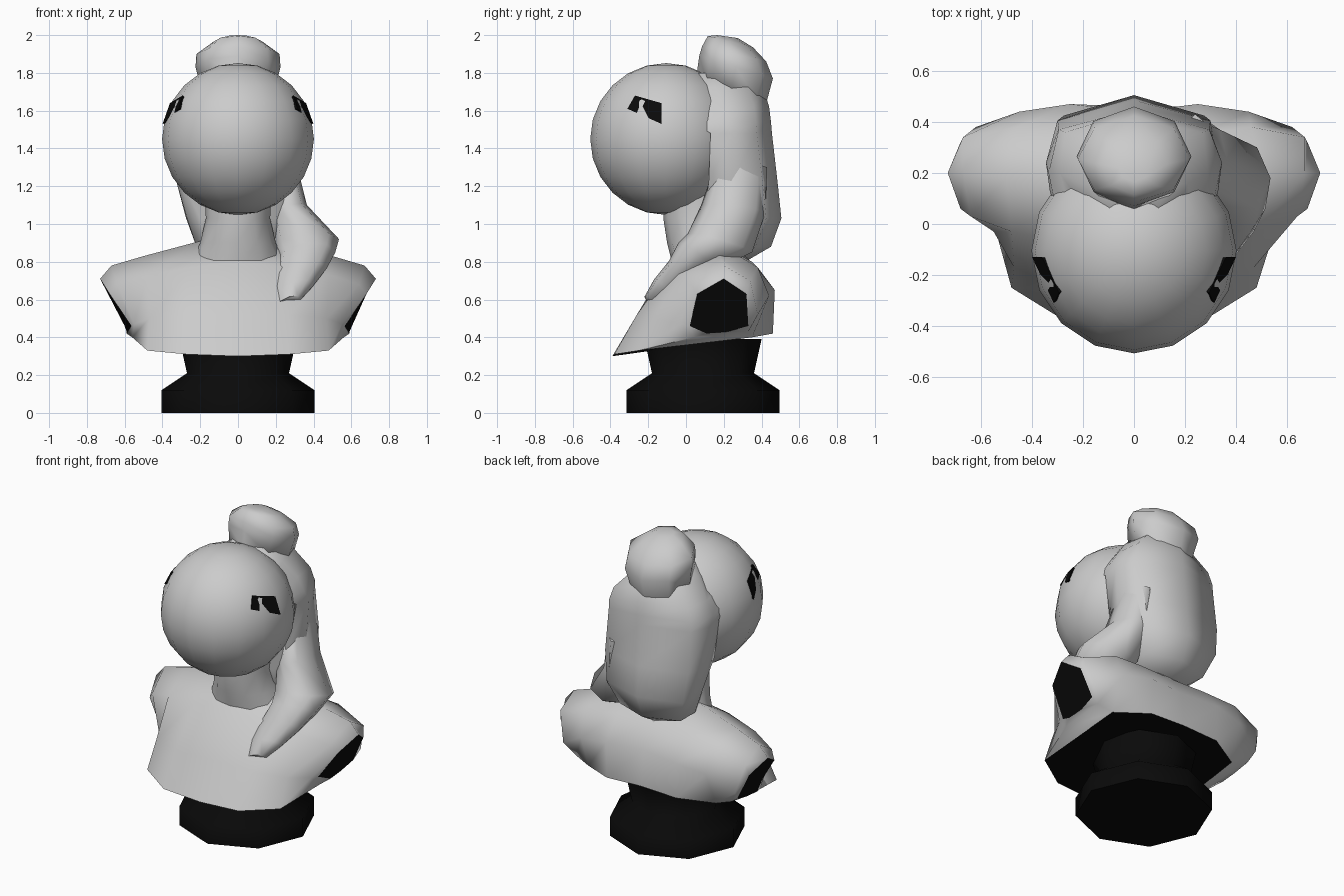
import bpy, bmesh, math
from mathutils import Vector

if "Cube" in bpy.data.objects:
    bpy.data.objects.remove(bpy.data.objects["Cube"])

dark = bpy.data.materials.new("dark")
dark.diffuse_color = (0.003, 0.003, 0.003, 1)
dark.use_nodes = True
dark.node_tree.nodes["Principled BSDF"].inputs["Base Color"].default_value = dark.diffuse_color


def smooth(ob, angle=50):
    bpy.ops.object.select_all(action='DESELECT')
    ob.select_set(True)
    bpy.context.view_layer.objects.active = ob
    bpy.ops.object.shade_smooth_by_angle(angle=math.radians(angle))


def make(name, verts, faces):
    me = bpy.data.meshes.new(name)
    me.from_pydata(verts, [], faces)
    bm = bmesh.new()
    bm.from_mesh(me)
    bmesh.ops.recalc_face_normals(bm, faces=bm.faces)
    bm.to_mesh(me)
    bm.free()
    ob = bpy.data.objects.new(name, me)
    bpy.context.collection.objects.link(ob)
    return ob


def loft(name, rings):
    """Skin a list of equal-sized closed rings and cap both ends."""
    n = len(rings[0])
    verts = [tuple(p) for r in rings for p in r]
    faces = [(i*n + j, i*n + (j+1) % n, (i+1)*n + (j+1) % n, (i+1)*n + j)
             for i in range(len(rings) - 1) for j in range(n)]
    faces += [tuple(range(n)), tuple(range(len(verts) - n, len(verts)))]
    return make(name, verts, faces)


def ring(c, a, b, n=8):
    """Ellipse around c with half-axis vectors a and b."""
    c, a, b = Vector(c), Vector(a), Vector(b)
    return [c + a*math.cos(2*math.pi*k/n) + b*math.sin(2*math.pi*k/n) for k in range(n)]


# pedestal: octagonal turned foot
base = loft("pedestal", [ring((0, .09, z), (r, 0, 0), (0, r, 0)) for r, z in
                         [(.405, 0), (.405, .12), (.27, .21), (.31, .39)]])
base.data.materials.append(dark)
smooth(base, 80)

# bust: yz sections from the middle out to the cut arm, mirrored
half = [
    [(0, -.39, .30), (0, -.25, .52), (0, -.09, .80), (0, .12, .92),
     (0, .33, .81), (0, .44, .66), (0, .46, .43)],
    [(.27, -.38, .31), (.27, -.26, .52), (.25, -.08, .77), (.2, .15, .91),
     (.25, .35, .80), (.25, .47, .65), (.25, .46, .42)],
    [(.48, -.25, .33), (.47, -.17, .50), (.48, -.03, .73), (.50, .18, .83),
     (.46, .38, .77), (.45, .44, .62), (.46, .35, .40)],
    [(.56, .04, .40), (.55, -.03, .47), (.64, .03, .68), (.67, .2, .78),
     (.67, .34, .70), (.62, .38, .52), (.56, .33, .43)],
    [(.59, .11, .42), (.565, .02, .46), (.68, .06, .63), (.73, .2, .71),
     (.68, .32, .63), (.60, .33, .46), (.59, .22, .43)],
]
sections = [[(-x, y, z) for x, y, z in s] for s in half[:0:-1]] + half
bust = loft("bust", sections)
smooth(bust, 75)
bust.data.materials.append(None)
bust.data.materials.append(dark)
for p in bust.data.polygons:        # flat dark underside and arm cuts
    strip, col = divmod(p.index, 7)
    if p.loop_total == 7 or (col == 6 and 2 <= strip <= 5):
        p.material_index = 1
        p.use_smooth = False

# neck
neck = loft("neck", [ring((0, y, z), (rx, 0, 0), (0, ry, 0), 12) for y, z, rx, ry in
                     [(.15, .74, .28, .21), (.10, .90, .20, .20),
                      (.06, 1.03, .17, .18), (.06, 1.2, .18, .18)]])
smooth(neck)

# head
bpy.ops.mesh.primitive_uv_sphere_add(segments=16, ring_count=12, radius=.402,
                                     location=(0, -.105, 1.45))
head = bpy.context.object
head.name = "head"
smooth(head, 60)

# eyes: dark patches lying on the sphere
for side in (-1, 1):
    pts = []
    for y, z in [(-.31, 1.61), (-.27, 1.68), (-.13, 1.64), (-.13, 1.53)]:
        x = math.sqrt(.408**2 - (y + .105)**2 - (z - 1.45)**2)
        pts.append((side*x, y, z))
    centre = (side*.15, -.17, 1.58)
    eye = make("eye", pts + [centre],
               [(0, 1, 2, 3)] + [(i, (i + 1) % 4, 4) for i in range(4)])
    eye.data.materials.append(dark)


# back hair: horizontal rings (z, front x, front y, side x, side y, back x, back y)
def hair_ring(z, fx, fy, sx, sy, bx, by):
    r = [(fx, fy, z), (sx, sy, z), (bx, by - .08, z)]
    return r + [(0, by, z)] + [(-x, y, w) for x, y, w in r[::-1]]


hair = loft("back_hair", [hair_ring(*r) for r in [
    (.81, .10, .13, .14, .20, .12, .33),
    (.88, .17, .11, .22, .22, .22, .45),
    (1.03, .20, .09, .27, .22, .275, .505),
    (1.22, .29, .12, .325, .24, .30, .485),
    (1.48, .33, .13, .345, .24, .295, .455),
    (1.54, .30, .03, .335, .20, .295, .45),
    (1.62, .24, .0, .29, .20, .27, .44),
    (1.72, .15, .0, .21, .16, .18, .41),
    (1.80, .08, .02, .13, .15, .10, .34)]])
smooth(hair, 75)

# bun: tilted octagonal rings
bun = loft("bun", [ring((0, y, z), (0, a, b), (w, 0, 0)) for y, z, a, b, w in [
    (.24, 1.71, .185, -.07, .195),
    (.265, 1.83, .195, -.06, .225),
    (.255, 1.90, .17, -.04, .22),
    (.235, 1.965, .12, -.03, .13),
    (.22, 1.992, .055, -.008, .06)]])
smooth(bun, 75)

# side strand: swept forward over the shoulder (centre, x half-width, depth axis)
strand = loft("side_strand", [ring(c, (rx, 0, .02), (0, ry, -t)) for c, rx, ry, t in [
    ((.24, .29, 1.30), .07, .14, 0),
    ((.265, .25, 1.08), .10, .17, .02),
    ((.355, .18, .90), .18, .17, .05),
    ((.36, .06, .83), .155, .10, .07),
    ((.325, -.03, .745), .145, .06, .06),
    ((.29, -.12, .655), .11, .05, .05),
    ((.27, -.185, .585), .065, .035, .03)]])
smooth(strand, 75)
